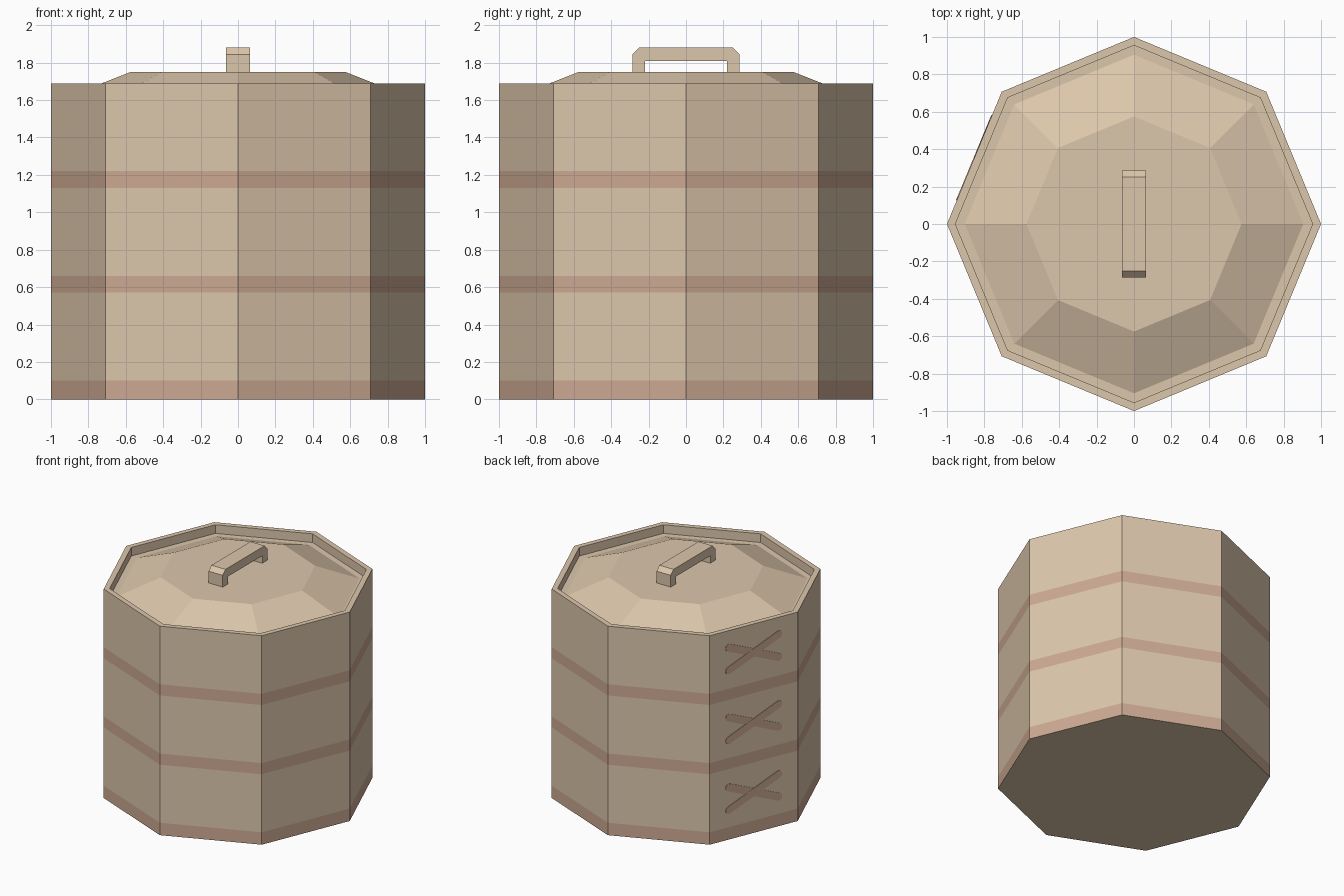
import bpy, bmesh
from math import sin, cos, pi, radians
from mathutils import Vector

if "Cube" in bpy.data.objects:
    bpy.data.objects.remove(bpy.data.objects["Cube"])

def material(name, color):
    m = bpy.data.materials.new(name)
    m.diffuse_color = (*color, 1)
    m.use_nodes = True
    m.node_tree.nodes["Principled BSDF"].inputs["Base Color"].default_value = m.diffuse_color
    return m

TAN = material("pale_wood", (0.72, 0.57, 0.41))
BAND = material("red_band", (0.61, 0.40, 0.29))

def finish(name, bm, mats):
    bmesh.ops.recalc_face_normals(bm, faces=bm.faces)
    me = bpy.data.meshes.new(name)
    bm.to_mesh(me)
    bm.free()
    for m in mats:
        me.materials.append(m)
    ob = bpy.data.objects.new(name, me)
    bpy.context.collection.objects.link(ob)
    return ob

def octagon_lathe(name, profile, banded=()):
    """Sweep (radius, z) points around 8 sides and cap both ends."""
    bm = bmesh.new()
    rings = [[bm.verts.new((r * cos(k * pi / 4), r * sin(k * pi / 4), z)) for k in range(8)]
             for r, z in profile]
    for i, (a, b) in enumerate(zip(rings, rings[1:])):
        for k in range(8):
            n = (k + 1) % 8
            f = bm.faces.new((a[k], a[n], b[n], b[k]))
            f.material_index = int(i in banded)
    bm.faces.new(rings[0][::-1])
    bm.faces.new(rings[-1])
    return finish(name, bm, [TAN, BAND])

def prism(name, points, to_world, depth, mat):
    """Extrude a flat outline along a depth vector."""
    bm = bmesh.new()
    face = bm.faces.new([bm.verts.new(to_world(u, v)) for u, v in points])
    new = bmesh.ops.extrude_face_region(bm, geom=[face])["geom"]
    bmesh.ops.translate(bm, vec=depth, verts=[g for g in new if isinstance(g, bmesh.types.BMVert)])
    return finish(name, bm, [mat])

# Tub: outer wall with three flush bands, narrow rim, recessed ledge
levels = [0, 0.10, 0.57, 0.66, 1.13, 1.22, 1.69]
octagon_lathe("tub", [(1, z) for z in levels] + [(0.955, 1.69), (0.955, 1.62)],
              banded=(0, 2, 4))

# Lid: bevelled plate resting in the rim
octagon_lathe("lid", [(0.905, 1.615), (0.905, 1.62), (0.575, 1.75)])

# Handle: chamfered arch running front to back
half = [(0.22, 1.81), (0.22, 1.745), (0.285, 1.745), (0.285, 1.845), (0.25, 1.88)]
arch = half + [(-y, z) for y, z in reversed(half)]
prism("lid_handle", arch, lambda y, z: Vector((-0.063, y, z)), Vector((0.126, 0, 0)), TAN)

# Crossed marks: three X shapes on the back left face
az = radians(157.5)
normal = Vector((cos(az), sin(az), 0))
across = Vector((-sin(az), cos(az), 0))
origin = normal * (cos(pi / 8) - 0.004)

def stroke_outline(tilt, zc, half_len=0.235, r=0.03):
    pts = []
    for end in (0, 1):
        for i in range(7):
            t = -pi / 2 + i * pi / 6 + end * pi
            u, v = (half_len if end == 0 else -half_len) + r * cos(t), r * sin(t)
            pts.append((u * cos(tilt) - v * sin(tilt), zc + u * sin(tilt) + v * cos(tilt)))
    return pts

for row, zc in enumerate((0.33, 0.895, 1.46)):
    for tilt in (23, -23):
        side = "rising" if tilt > 0 else "falling"
        lift = 0.008 if tilt > 0 else 0.007
        prism(f"cross_{row + 1}_{side}", stroke_outline(radians(tilt), zc),
              lambda u, z: origin + across * u + Vector((0, 0, z)), normal * lift, BAND)
